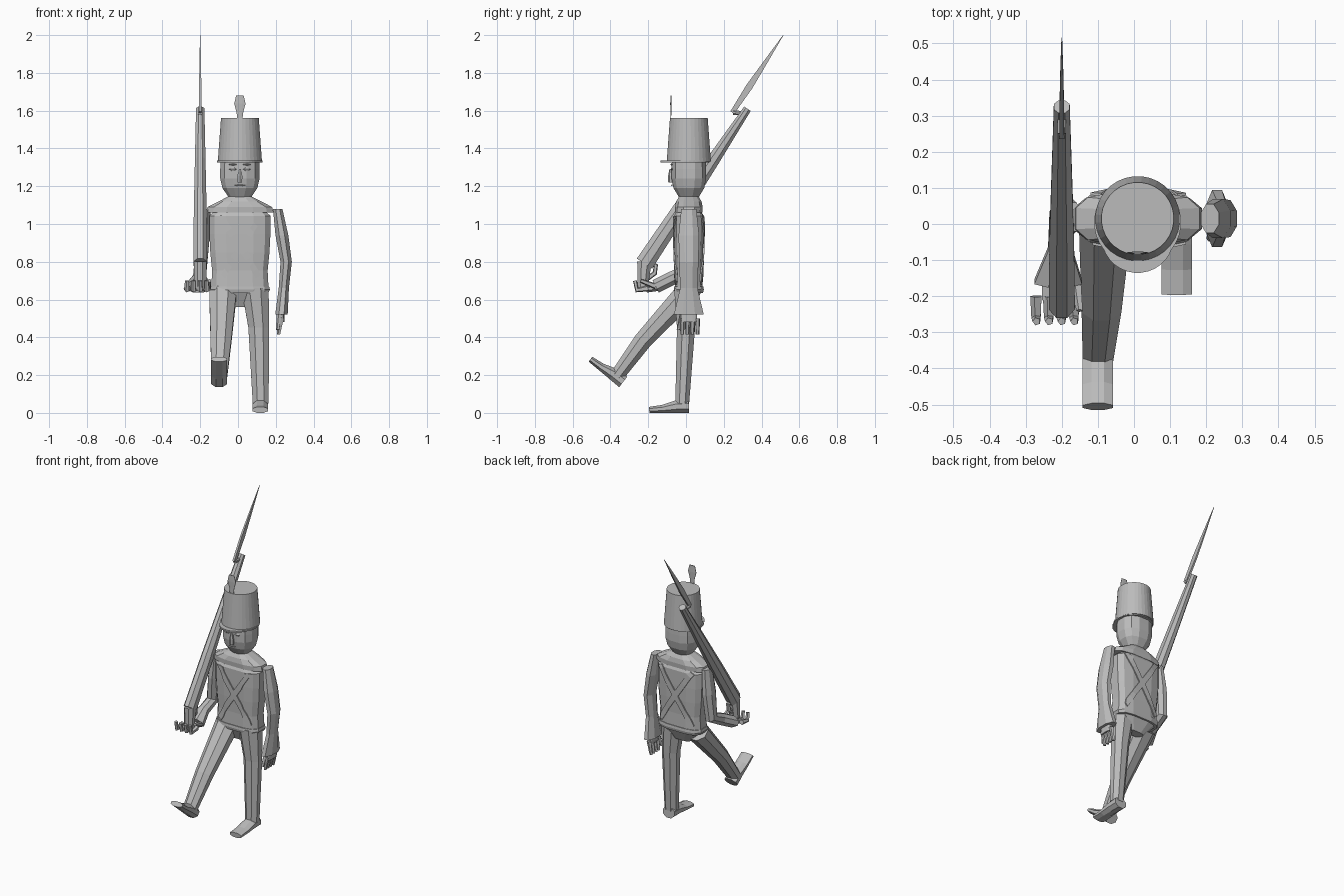
import bpy, bmesh, math
from mathutils import Vector
from mathutils.bvhtree import BVHTree

old = bpy.data.objects.get("Cube")
if old:
    bpy.data.objects.remove(old)

grey = bpy.data.materials.new("plain_grey")
grey.use_nodes = True
grey.diffuse_color = (.5, .5, .5, 1)
for node in grey.node_tree.nodes:
    if node.type == 'BSDF_PRINCIPLED':
        node.inputs["Base Color"].default_value = grey.diffuse_color


def skin(name, loops):
    """Closed flat-shaded surface through matching loops of points."""
    bm = bmesh.new()
    rows = [[bm.verts.new(point) for point in loop] for loop in loops]
    for low, high in zip(rows, rows[1:]):
        for k in range(len(low)):
            bm.faces.new((low[k - 1], low[k], high[k], high[k - 1]))
    bm.faces.new(rows[0])
    bm.faces.new(rows[-1])
    bmesh.ops.recalc_face_normals(bm, faces=bm.faces)
    mesh = bpy.data.meshes.new(name)
    bm.to_mesh(mesh)
    bm.free()
    mesh.materials.append(grey)
    part = bpy.data.objects.new(name, mesh)
    bpy.context.collection.objects.link(part)
    return part


def along(values, t):
    """Value at fraction t of an evenly spaced list."""
    if len(values) == 1:
        return values[0]
    f = t * (len(values) - 1)
    k = min(int(f), len(values) - 2)
    return values[k] + (values[k + 1] - values[k]) * (f - k)


def limb(name, path, widths, flat=(1,), sides=8, square=1):
    """Sections across a path: half widths along x, depth as a share of width."""
    points = [Vector(p) for p in path]
    count = max(len(points), len(widths), len(flat))
    centres = [along(points, i / (count - 1)) for i in range(count)]
    grow = 1 / math.cos(math.pi / sides) if square == 1 else 1
    loops = []
    for i, centre in enumerate(centres):
        way = centres[min(i + 1, count - 1)] - centres[max(i - 1, 0)]
        depth_axis = Vector((0, way.z, -way.y)).normalized()
        width = along(widths, i / (count - 1)) * grow
        depth = width * along(flat, i / (count - 1))
        loop = []
        for k in range(sides):
            angle = math.tau * (k + .5) / sides
            c, s = (math.copysign(abs(v) ** square, v) for v in (math.cos(angle), math.sin(angle)))
            loop.append(centre + Vector((c * width, 0, 0)) + depth_axis * s * depth)
        loops.append(loop)
    return skin(name, loops)


def upright(name, low, high, widths, flat=(1,), sides=12, square=.6, x=.01, y=.015):
    """Vertical stack of sections, on the body axis unless moved."""
    return limb(name, [(x, y, low), (x, y, high)], widths, flat, sides, square)


# Tall hat with brim, visor and plume
upright("hat", 1.33, 1.56, (.117, .1), sides=32, square=1)
upright("hat_brim", 1.325, 1.335, (.12,), sides=32, square=1, y=.005)
upright("visor", 1.325, 1.335, (.1,), sides=32, square=1, y=-.035)
upright("plume", 1.55, 1.68, (.013, .018, .03, .02), flat=(.12,), sides=8, square=1, y=-.08)

# Head, neck and face
upright("head", 1.14, 1.34, (.06, .095, .107, .107, .105), flat=(.88,), square=.8)
upright("neck", 1.08, 1.16, (.057,), flat=(.9,), square=1)
upright("nose", 1.22, 1.29, (.012, .013, .007), sides=6, square=1, y=-.08)
upright("mouth", 1.2, 1.21, (.004, .03, .004), flat=(.15,), square=1, y=-.075)
for side, tag in ((1, "left"), (-1, "right")):
    x = .01 + side * .037
    upright(tag + "_eye", 1.28, 1.3, (.004, .02, .004), flat=(.25,), square=1, x=x, y=-.076)
    upright(tag + "_brow", 1.31, 1.32, (.004, .026, .004), flat=(.25,), square=1, x=x, y=-.076)

# Jacket with pointed seat, shoulder yoke and hem
jacket = upright("jacket", .56, 1.14, (.06, .155, .15, .16, .165, .165, .06), flat=(.48,))
upright("shoulder_yoke", 1.06, 1.15, (.183, .175, .115, .055), flat=(.4, .43, .6, .9), square=.7)
upright("jacket_hem", .635, .67, (.153, .162, .158), flat=(.5,))

# Cross belts following the chest and back
bm = bmesh.new()
bm.from_mesh(jacket.data)
surface = BVHTree.FromBMesh(bm)
bm.free()
for face, tag in ((-1, "front"), (1, "back")):
    for side, hand in ((1, "left"), (-1, "right")):
        start = Vector((.015 + side * .125, face * .1, 1.06))
        end = Vector((.015 - side * .125, face * .1, .69))
        across = (end - start).cross(Vector((0, 1, 0))).normalized() * .018
        inward = Vector((0, -face, 0))
        loops = []
        for i in range(13):
            middle = start.lerp(end, i / 12)
            edges = [surface.find_nearest(middle + across * s)[0] for s in (-1, 1)]
            inner = [edge + inward * .01 for edge in edges]
            outer = [edge - inward * .007 for edge in edges]
            loops.append(inner + outer[::-1])
        skin(f"{hand}_belt_{tag}", loops)

# Legs: left standing, right kicked forward
leg_widths = (.072, .055, .042)
limb("left_leg", [(.09, 0, .66), (.11, 0, .45), (.12, -.02, .05)], leg_widths, flat=(.87,))
limb("right_leg", [(-.08, 0, .63), (-.09, -.23, .38), (-.1, -.37, .19)], leg_widths, flat=(.87,))


def foot(name, x, heel_y, heel_z, pitch):
    """Wedge with a flat sole running forward from the heel."""
    heel = Vector((x, heel_y, heel_z))
    forward = Vector((0, -math.cos(pitch), math.sin(pitch)))
    up = Vector((0, math.sin(pitch), math.cos(pitch)))
    width = .042
    flat = (.85, .78, .5, .38)
    path = [heel + forward * .07 * i + up * width * f for i, f in enumerate(flat)]
    limb(name, path, (width,), flat)


foot("left_foot", .118, .015, 0, 0)
foot("right_foot", -.1, -.355, .137, math.radians(40))

# Left arm hanging with an open hand
limb("left_arm", [(.21, .015, 1.08), (.255, .015, .8), (.23, .015, .52)],
     (.025, .034, .03, .027, .033), flat=(1.6, 1.6, 1.7, 1.7, 2.4))
upright("left_palm", .48, .54, (.016,), flat=(2.7, 2.7), x=.23)
for i in range(4):
    y = -.02 + .027 * i
    limb(f"left_finger_{i + 1}", [(.23, y, .5), (.215, y, .415)], (.012, .008), sides=5)
limb("left_thumb", [(.22, -.02, .52), (.21, -.04, .44)], (.012, .008), sides=5)

# Right arm bent, hand cupped under the rifle
limb("right_arm", [(-.17, .02, 1.08), (-.2, .02, .76), (-.21, -.16, .67)],
     (.025, .034, .034, .033, .066), flat=(1.6, 1.5, 1.2, 1.1, .55))
limb("right_palm", [(-.21, -.14, .665), (-.21, -.21, .655)], (.045,), flat=(.4,))
for i in range(4):
    x = -.27 + .035 * i
    limb(f"right_finger_{i + 1}", [(x, -.2, .66), (x, -.26, .65), (x, -.27, .7)], (.014, .009), sides=5)
limb("right_thumb", [(-.16, -.16, .67), (-.15, -.24, .7)], (.013, .008), sides=5)

# Rifle sloped over the shoulder
limb("rifle_butt", [(-.2, -.23, .65), (-.2, -.22, .8)], (.032,), flat=(.8, 1.2))
limb("rifle", [(-.2, -.22, .79), (-.2, .325, 1.61)], (.036, .034, .028, .022), flat=(1.35, 1.25, 1.2, .95))
limb("rifle_guard", [(-.2, -.19, .79), (-.2, -.16, .78), (-.2, -.165, .74), (-.2, -.22, .7)],
     (.011,), sides=5)
limb("bayonet", [(-.2, .245, 1.59), (-.2, .515, 2)], (.007, .006, .004, .001),
     flat=(1.7, 3, 2.5, 1), sides=4)
limb("bayonet_mount", [(-.2, .25, 1.59), (-.2, .31, 1.585)], (.012,))
